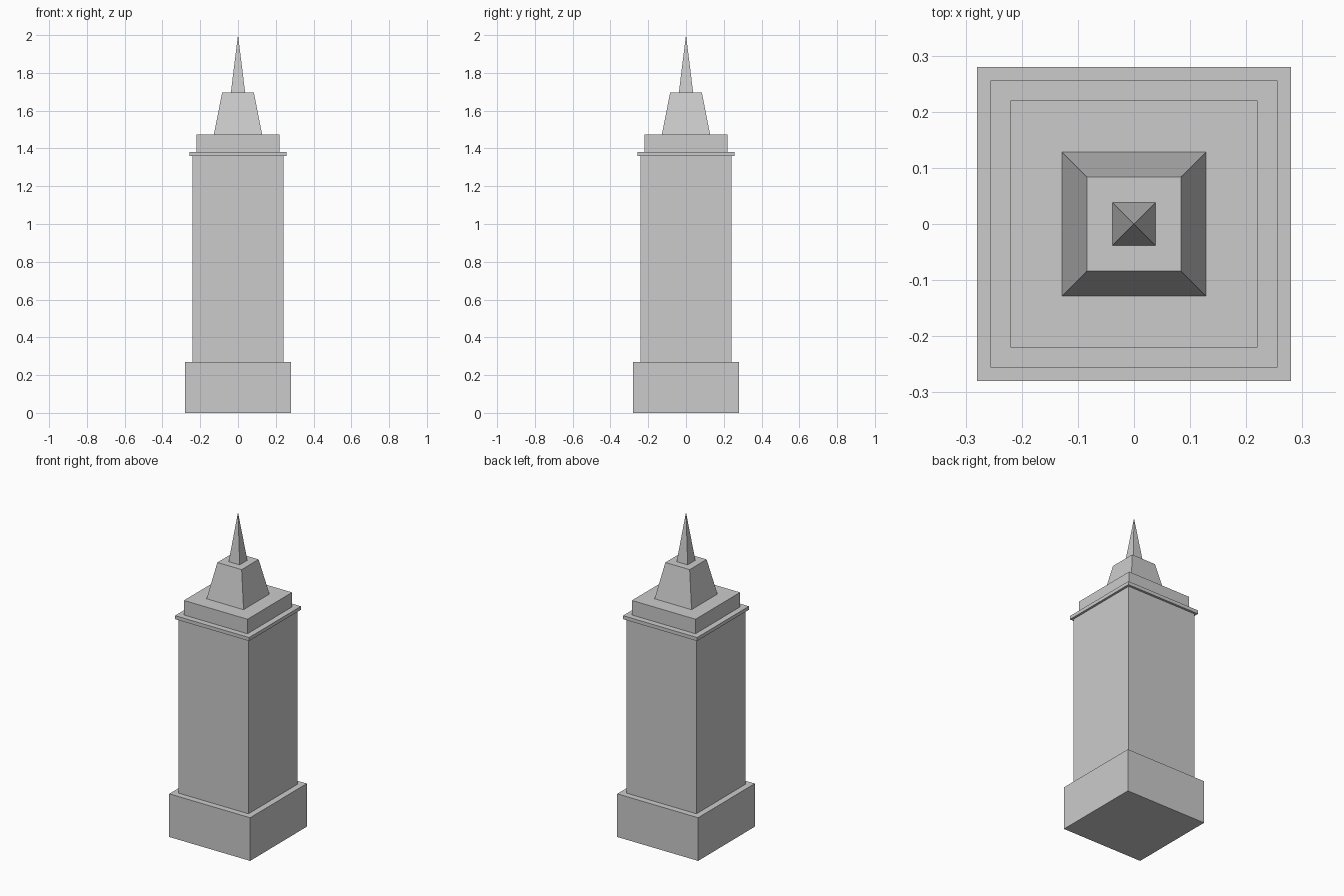
import bpy, bmesh, math

if "Cube" in bpy.data.objects:
    bpy.data.objects.remove(bpy.data.objects["Cube"])


def frustum(name, z0, z1, half0, half1):
    """Square block from z0 to z1; half widths at bottom and top (0 = point)."""
    bm = bmesh.new()
    bmesh.ops.create_cone(bm, cap_ends=True, segments=4,
                          radius1=half0 * math.sqrt(2), radius2=half1 * math.sqrt(2),
                          depth=z1 - z0)
    bmesh.ops.remove_doubles(bm, verts=bm.verts, dist=1e-5)
    # Align the four sides with the x and y axes
    c = math.sqrt(0.5)
    for v in bm.verts:
        x, y, z = v.co
        v.co = (c * (x - y), c * (x + y), z + (z0 + z1) / 2)
    bmesh.ops.recalc_face_normals(bm, faces=bm.faces)
    mesh = bpy.data.meshes.new(name)
    bm.to_mesh(mesh)
    bm.free()
    obj = bpy.data.objects.new(name, mesh)
    bpy.context.collection.objects.link(obj)
    return obj


# Stacked tiers of the tower, from the ground up
tiers = [
    ("base", 0.27, 0.28, 0.28),
    ("shaft", 1.36, 0.242, 0.242),
    ("cornice", 1.382, 0.256, 0.256),
    ("upper_block", 1.473, 0.22, 0.22),
    ("tapered_crown", 1.695, 0.128, 0.084),
    ("spire", 2.0, 0.038, 0.0),
]
z = 0.0
for name, top, half0, half1 in tiers:
    frustum(name, z, top, half0, half1)
    z = top
